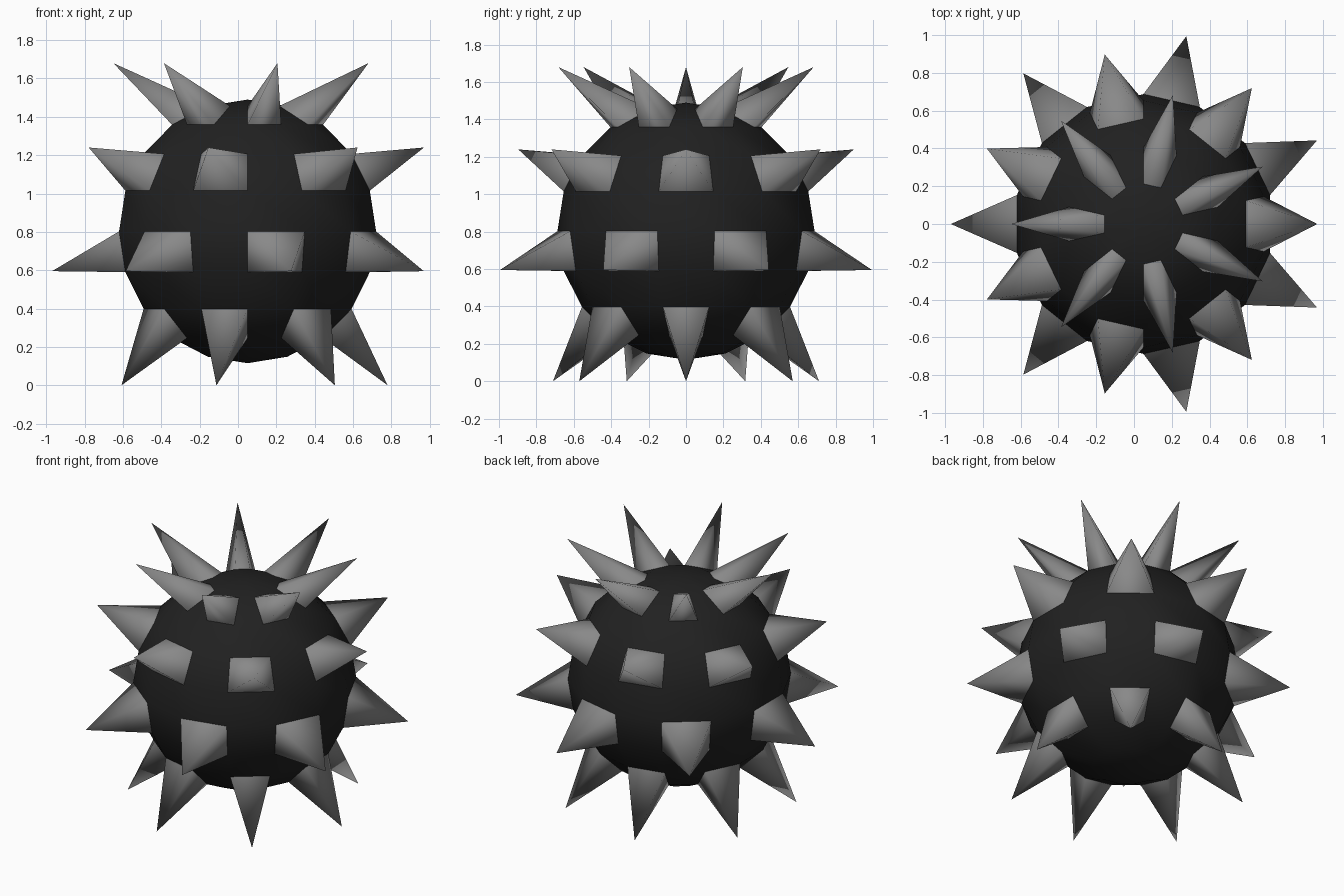
import bpy, bmesh
from math import pi, atan2, asin, cos, sin, degrees
from mathutils import Vector

if "Cube" in bpy.data.objects:
    bpy.data.objects.remove(bpy.data.objects["Cube"])

CENTRE = Vector((0.05, 0, 0.8025))
RADIUS = 0.6875
SEGMENTS, RINGS = 14, 10
STEP = 2 * pi / SEGMENTS

# latitude of face row : (odd or even columns, tip radius, tip height)
ROWS = {63: (1, 0.70, 1.68), 27: (0, 0.92, 1.24),
        -9: (1, 1.02, 0.595), -45: (0, 0.73, 0.0)}


def spike_row(face):
    """Return (angle, tip radius, tip height) when the face carries a spike."""
    c = face.calc_center_median()
    lat = degrees(asin(c.z / c.length))
    column = round(atan2(c.y, c.x) / STEP)
    for row, (parity, r, z) in ROWS.items():
        if abs(lat - row) < 8 and column % 2 == parity:
            return column * STEP, r, z
    return None


def add_object(name, bm, colour):
    bmesh.ops.recalc_face_normals(bm, faces=bm.faces)
    for f in bm.faces:
        f.smooth = True
    mesh = bpy.data.meshes.new(name)
    bm.to_mesh(mesh)
    bm.free()
    mat = bpy.data.materials.new(name + "_colour")
    mat.diffuse_color = (*colour, 1)
    mat.use_nodes = True
    mat.node_tree.nodes["Principled BSDF"].inputs["Base Color"].default_value = mat.diffuse_color
    mesh.materials.append(mat)
    obj = bpy.data.objects.new(name, mesh)
    bpy.context.collection.objects.link(obj)


# Body: coarse sphere, with the spike faces taken out
body = bmesh.new()
bmesh.ops.create_uvsphere(body, u_segments=SEGMENTS, v_segments=RINGS, radius=RADIUS)
spikes = bmesh.new()
carriers = [(f, spike_row(f)) for f in body.faces]
carriers = [(f, info) for f, info in carriers if info]

# Spikes: four-sided pyramids rising from alternate faces of four rows
for face, (angle, r, z) in carriers:
    base = [spikes.verts.new(v.co + CENTRE) for v in face.verts]
    tip = spikes.verts.new((CENTRE.x + r * cos(angle), r * sin(angle), z))
    for a, b in zip(base, base[1:] + base[:1]):
        spikes.faces.new((a, b, tip))

bmesh.ops.delete(body, geom=[f for f, _ in carriers], context='FACES_ONLY')
bmesh.ops.translate(body, verts=body.verts, vec=CENTRE)

add_object("round_body", body, (0.015, 0.015, 0.015))
# Pyramids are open, so keep their outward winding consistent
for f in spikes.faces:
    f.normal_update()
add_object("spikes", spikes, (0.25, 0.25, 0.25))
